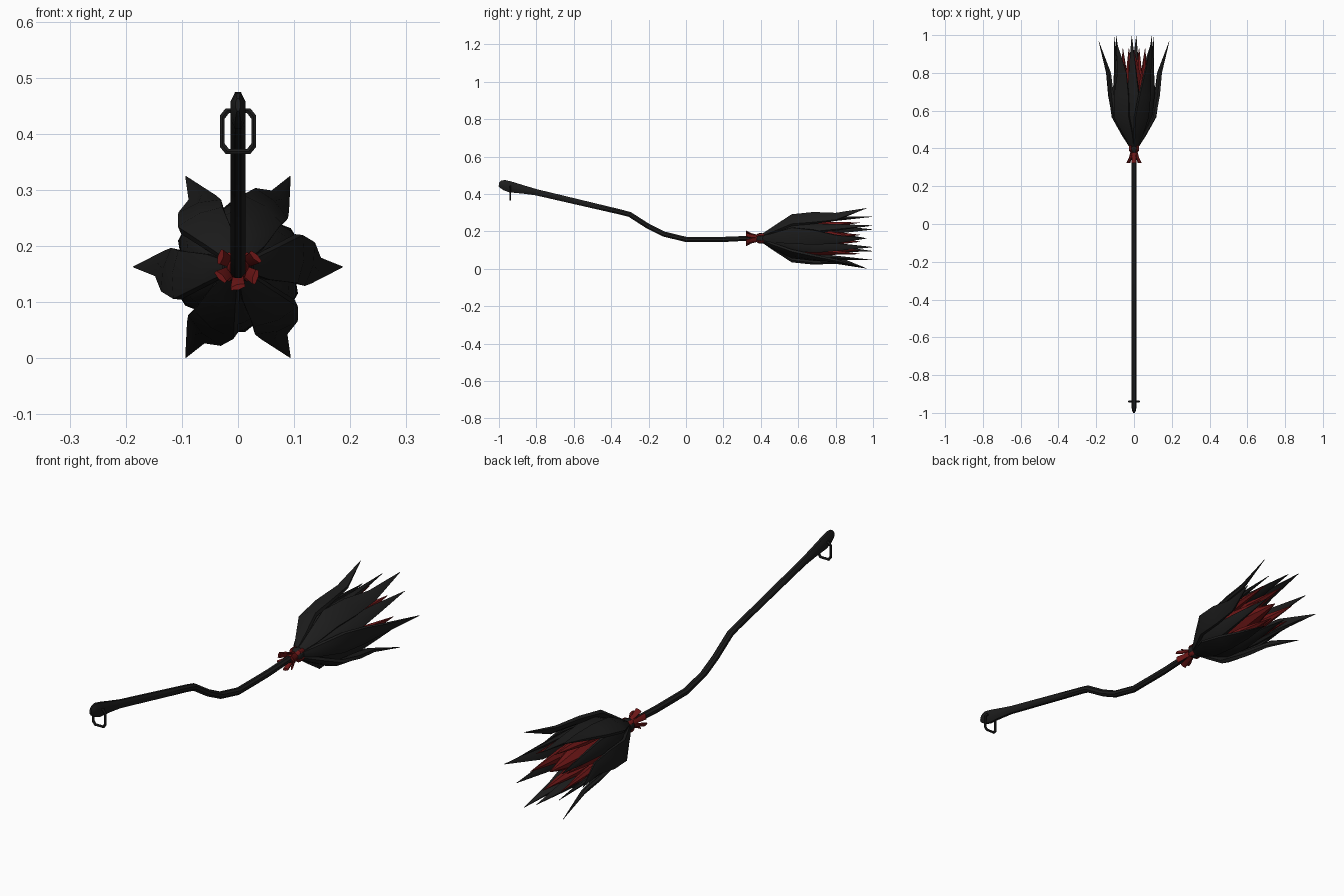
import bpy, bmesh, math
from mathutils import Vector

if "Cube" in bpy.data.objects:
    bpy.data.objects.remove(bpy.data.objects["Cube"])

AXIS_Z = 0.163


def material(name, rgb):
    m = bpy.data.materials.new(name)
    m.diffuse_color = (*rgb, 1)
    m.use_nodes = True
    m.node_tree.nodes["Principled BSDF"].inputs["Base Color"].default_value = m.diffuse_color
    return m


BLACK = material("charred_black", (0.012, 0.012, 0.012))
RED = material("deep_red", (0.15, 0.008, 0.008))


def loft(name, sections, sides, mat, closed=False, angle=35):
    """Skin a tube through (centre, half-axis u, half-axis v) sections."""
    bm = bmesh.new()
    rings = []
    for c, u, v in sections:
        ts = [2 * math.pi * (i + 0.5 * (sides > 4)) / sides for i in range(sides)]
        rings.append([bm.verts.new(c + u * math.cos(t) + v * math.sin(t)) for t in ts])
    pairs = list(zip(rings, rings[1:]))
    if closed:
        pairs.append((rings[-1], rings[0]))
    else:
        bm.faces.new(rings[0])
        bm.faces.new(rings[-1])
    for a, b in pairs:
        for i in range(sides):
            j = (i + 1) % sides
            bm.faces.new((a[i], a[j], b[j], b[i]))
    bmesh.ops.recalc_face_normals(bm, faces=bm.faces)
    mesh = bpy.data.meshes.new(name)
    bm.to_mesh(mesh)
    bm.free()
    ob = bpy.data.objects.new(name, mesh)
    bpy.context.collection.objects.link(ob)
    mesh.materials.append(mat)
    bpy.ops.object.select_all(action='DESELECT')
    ob.select_set(True)
    bpy.context.view_layer.objects.active = ob
    bpy.ops.object.shade_smooth_by_angle(angle=math.radians(angle))
    return ob


def blade(name, deg, rows, mat, sides=6):
    """Rows: y, radius, angular offset, half width, half thickness, twist."""
    secs = []
    for y, r, off, w, t, twist in rows:
        a = math.radians(deg + off)
        b = a + math.radians(twist)
        c = Vector((r * math.cos(a), y, AXIS_Z + r * math.sin(a)))
        radial = Vector((math.cos(b), 0, math.sin(b)))
        tangent = Vector((-math.sin(b), 0, math.cos(b)))
        secs.append((c, tangent * w, radial * t))
    return loft(name, secs, sides, mat)


# Bent handle with a deep grip at the front: y, z, half width, half depth
handle = [(-1.0, .452, .005, .012), (-.99, .452, .010, .022), (-.97, .447, .014, .030),
          (-.94, .438, .014, .032), (-.87, .424, .014, .024), (-.80, .409, .014, .018),
          (-.34, .301, .014, .015), (-.30, .290, .014, .015), (-.20, .226, .014, .015),
          (-.12, .186, .014, .015), (0, .157, .014, .015), (.20, .157, .014, .015),
          (.33, .163, .014, .014), (.42, .163, .014, .014)]
secs = []
for i, (y, z, w, h) in enumerate(handle):
    p, n = handle[max(i - 1, 0)], handle[min(i + 1, len(handle) - 1)]
    d = Vector((0, n[0] - p[0], n[1] - p[1])).normalized() if i > 3 else Vector((0, 1, -.15)).normalized()
    secs.append((Vector((0, y, z)), Vector((w, 0, 0)), Vector((0, -d.z, d.y)) * h))
loft("handle", secs, 8, BLACK)

# Octagonal ring through the grip
secs = []
for x, z in [(.019, .0365), (.028, .025), (.028, -.025), (.019, -.0365),
             (-.019, -.0365), (-.028, -.025), (-.028, .025), (-.019, .0365)]:
    d = Vector((x, 0, z * .75)).normalized()
    secs.append((Vector((x, -.94, .405 + z)), d * .006, Vector((0, .005, 0))))
loft("grip_ring", secs, 6, BLACK, closed=True)


# Binding wraps around the neck
def collar(name, rows, mat):
    loft(name, [(Vector((0, y, AXIS_Z)), Vector((r, 0, 0)), Vector((0, 0, r))) for y, r in rows], 10, mat)


collar("neck_wrap", [(.345, .015), (.355, .021), (.37, .021), (.38, .017)], RED)
collar("neck_knot", [(.375, .016), (.385, .026), (.40, .029), (.415, .026), (.43, .020)], BLACK)
for i in range(6):
    blade(f"ribbon_end_{i}", 30 + 60 * i,
          [(.385, .014, 0, .008, .004, 0), (.35, .022, 0, .012, .005, 10),
           (.322, .036, 0, .015, .005, 15)], RED)
for i in range(4):
    blade(f"knot_strap_{i}", 45 + 90 * i,
          [(.375, .015, 0, .008, .004, 0), (.388, .027, 0, .009, .005, 0),
           (.412, .027, 0, .009, .005, 0), (.43, .018, 0, .008, .004, 0)], RED)

# Bristle bundle: outer pinwheel blades, inner black spikes, red filling
outer = [(.40, .014, 0, .010, .006, 0), (.47, .052, 4, .030, .013, -8),
         (.565, .105, 8, .050, .014, -14), (.68, .122, 3, .046, .013, -16),
         (.80, .135, -2, .028, .010, -18), (.965, .186, 0, .001, .001, 0)]
inner = [(.40, .012, 0, .008, .006, 0), (.48, .048, 0, .020, .012, 0),
         (.58, .086, 0, .034, .015, 10), (.70, .100, 0, .034, .015, 15),
         (.82, .106, 2, .022, .010, 15), (.995, .116, 4, .001, .001, 0)]
fill = [(.40, .012, 0, .008, .006, 0), (.48, .042, 0, .022, .014, 0),
        (.60, .072, 0, .032, .020, 0), (.74, .076, 0, .028, .018, 0),
        (.93, .088, 0, .001, .001, 0)]
for i in range(6):
    blade(f"outer_bristle_{i}", 60 * i, outer, BLACK)
    blade(f"inner_bristle_{i}", 60 * i + 32, inner, BLACK)
    blade(f"red_bristle_{i}", 60 * i + 48, fill, RED)
core = [(.40, 0, 0, .014, .014, 0), (.55, 0, 0, .055, .055, 0),
        (.72, 0, 0, .055, .055, 0), (.92, 0, 0, .002, .002, 0)]
blade("bristle_core", 0, core, RED, 8)
